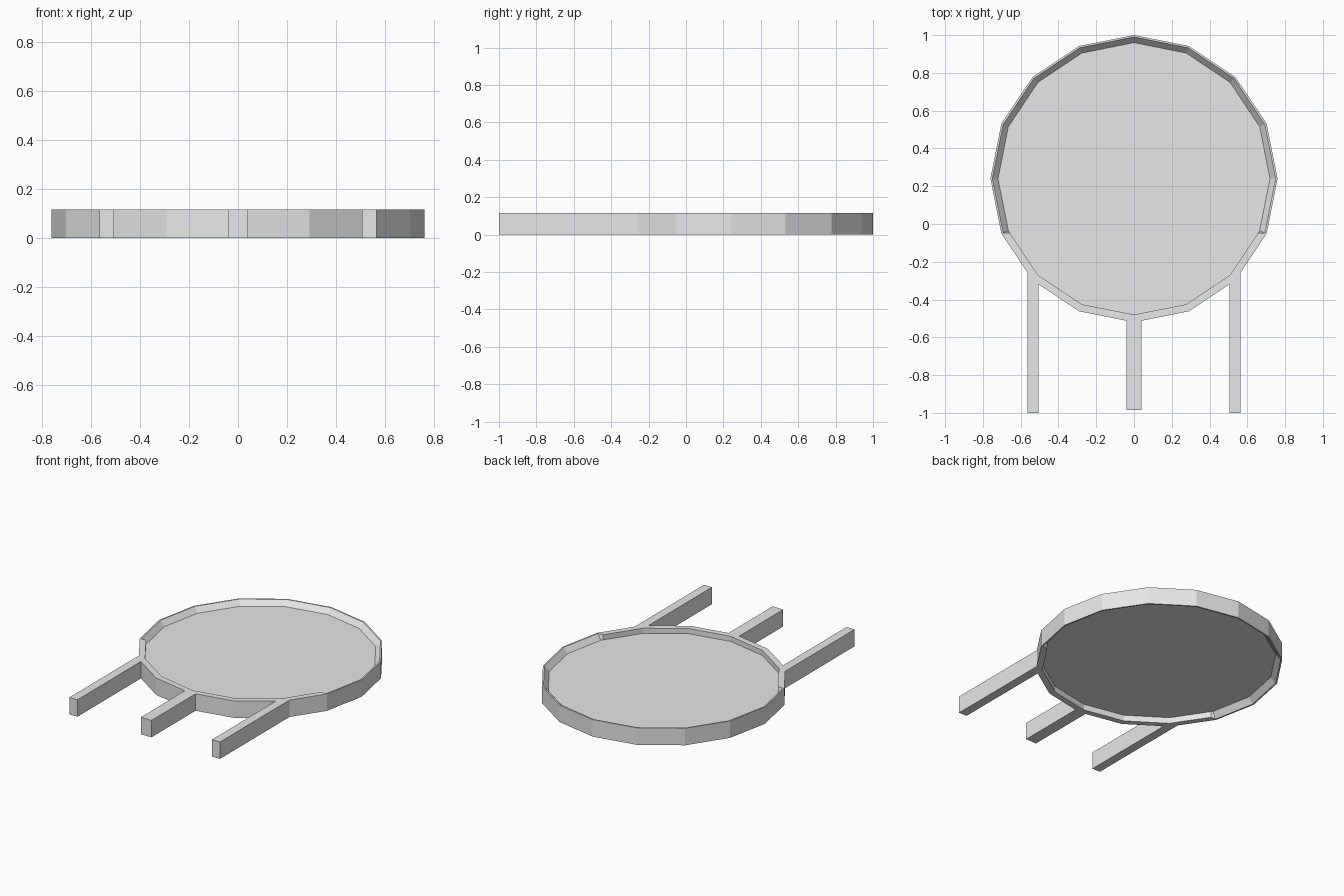
import bpy, bmesh
from math import sin, cos, tau
from mathutils import Vector

if "Cube" in bpy.data.objects:
    bpy.data.objects.remove(bpy.data.objects["Cube"])

SIDES = 16
CENTRE = Vector((0, 0.24, 0))
OUTER, LIP, INNER = 0.76, 0.75, 0.72
HEIGHT, DISC_LOW, DISC_HIGH = 0.115, 0.04, 0.08

grey = bpy.data.materials.new("plain grey")
grey.use_nodes = True
grey.diffuse_color = (0.8, 0.8, 0.8, 1)
grey.node_tree.nodes["Principled BSDF"].inputs["Base Color"].default_value = (0.8, 0.8, 0.8, 1)


def finish(name, bm):
    bmesh.ops.remove_doubles(bm, verts=bm.verts, dist=0.0001)
    bmesh.ops.dissolve_degenerate(bm, edges=bm.edges, dist=0.0001)
    bmesh.ops.recalc_face_normals(bm, faces=bm.faces)
    mesh = bpy.data.meshes.new(name)
    bm.to_mesh(mesh)
    bm.free()
    mesh.materials.append(grey)
    bpy.context.collection.objects.link(bpy.data.objects.new(name, mesh))


def prism(name, outline, low, high):
    bm = bmesh.new()
    base = bm.faces.new([bm.verts.new((x, y, low)) for x, y in outline])
    up = bmesh.ops.extrude_face_region(bm, geom=[base], use_keep_orig=True)
    bmesh.ops.translate(bm, vec=(0, 0, high - low),
                        verts=[v for v in up["geom"] if isinstance(v, bmesh.types.BMVert)])
    finish(name, bm)


# Corner directions, counted clockwise from the back
corners = [Vector((sin(tau * i / SIDES), cos(tau * i / SIDES), 0)) for i in range(SIDES)]


def section(lip):
    return [(OUTER, 0), (OUTER, HEIGHT), (lip, HEIGHT),
            (INNER, DISC_HIGH), (INNER, DISC_LOW), (lip, 0)]


# Rim: bevelled inside around the back, square around the front
bevelled, square = section(LIP), section(INNER)
first, last = 5, 11
stations = []
for i, d in enumerate(corners):
    if i == first:
        stations += [(d, bevelled), (d.lerp(corners[i + 1], 0.05), square)]
    elif i == last:
        stations += [(d.lerp(corners[i - 1], 0.05), square), (d, bevelled)]
    else:
        stations.append((d, square if first < i < last else bevelled))

bm = bmesh.new()
loops = [[bm.verts.new(CENTRE + d * r + Vector((0, 0, z))) for r, z in prof]
         for d, prof in stations]
for k, a in enumerate(loops):
    b = loops[(k + 1) % len(loops)]
    for j in range(len(a)):
        n = (j + 1) % len(a)
        bm.faces.new((a[j], a[n], b[n], b[j]))
finish("rim", bm)

# Recessed disc
prism("disc", [(CENTRE + d * INNER).xy for d in corners], DISC_LOW, DISC_HIGH)


# Legs, each ending against the rim's outer wall
def rim_y(x):
    pts = [CENTRE + d * OUTER for d in corners[4:13]]
    for p, q in zip(pts, pts[1:]):
        if q.x <= x <= p.x:
            return p.lerp(q, (p.x - x) / (p.x - q.x)).y


def leg(name, x0, x1, end):
    bend = [(p.x, p.y) for p in (CENTRE + d * OUTER for d in corners[5:12])
            if x0 < p.x < x1]
    prism(name, [(x0, end), (x1, end), (x1, rim_y(x1))] + bend + [(x0, rim_y(x0))], 0, HEIGHT)


leg("left_leg", 0.505, 0.565, -1.0)
leg("right_leg", -0.565, -0.505, -1.0)
leg("middle_leg", -0.04, 0.04, -0.985)
